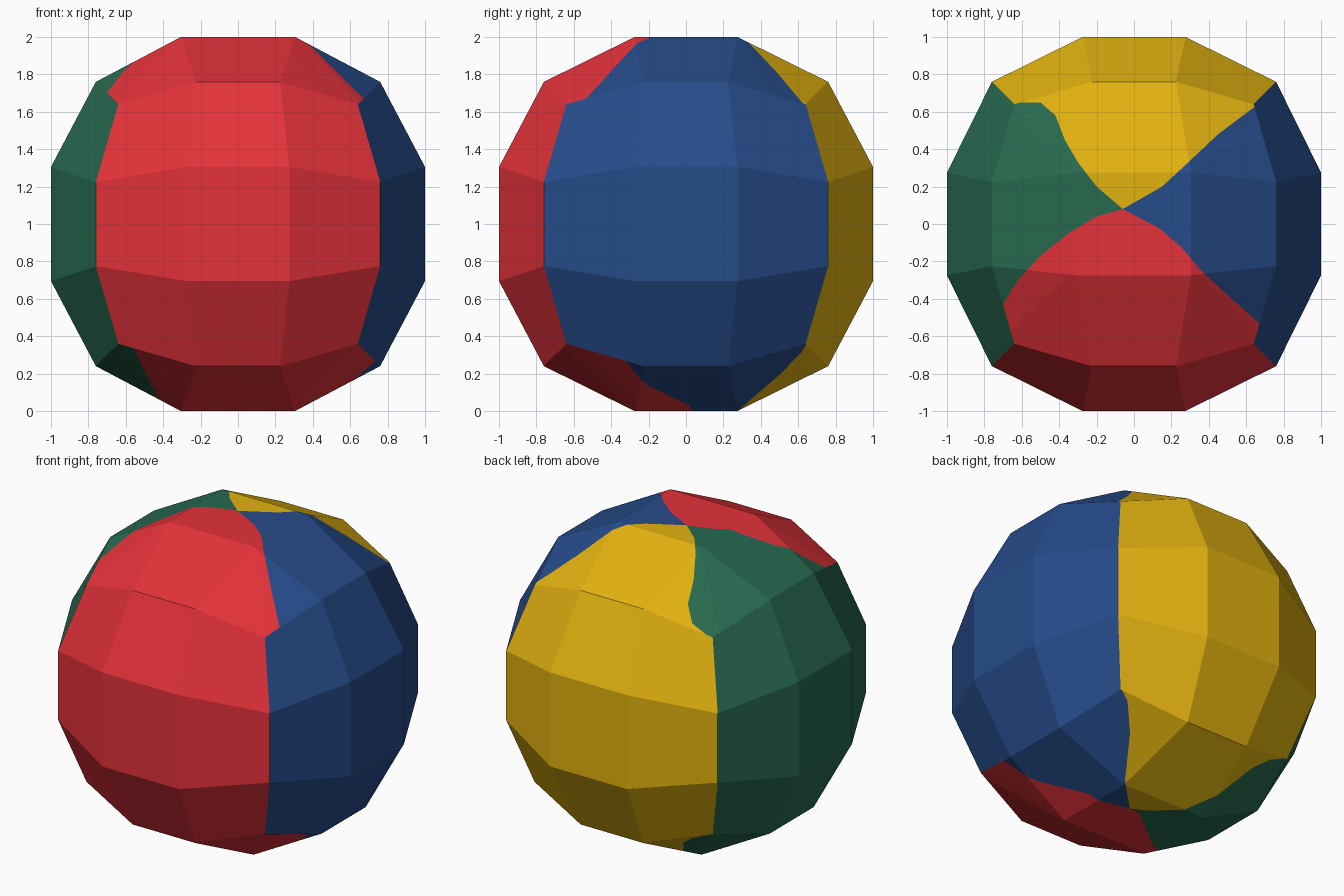
import bpy, bmesh, math
from mathutils import Vector

if "Cube" in bpy.data.objects:
    bpy.data.objects.remove(bpy.data.objects["Cube"])

# Four flat paints
PAINTS = [("red", (0.775, 0.032, 0.042)), ("blue", (0.019, 0.072, 0.254)),
          ("yellow", (0.76, 0.445, 0.005)), ("green", (0.021, 0.144, 0.08))]
RED, BLUE, YELLOW, GREEN, TOP, BOTTOM = range(6)

# Plan-view colour borders on the two caps, each running from the centre outwards
CAPS = {
    TOP: dict(
        gr=[(-.06, .08), (-.2, .04), (-.35, -.05), (-.5, -.17), (-.62, -.3), (-.72, -.46)],
        rb=[(-.06, .08), (.13, -.02), (.25, -.12), (.36, -.25), (.5, -.38), (.68, -.54)],
        yg=[(-.06, .08), (-.2, .2), (-.3, .33), (-.37, .45), (-.42, .58), (-.5, .65), (-.65, .65)],
        by=[(-.06, .08), (.15, .2), (.28, .32), (.45, .48), (.65, .63)]),
    BOTTOM: dict(
        gr=[(.1, .08), (.03, .08), (-.33, -.2), (-.43, -.27), (-.56, -.68)],
        rb=[(.1, .08), (.36, .02), (.56, -.2), (.76, -.34)],
        yg=[(.1, .08), (0, .13), (-.16, .28), (-.29, .44), (-.4, .6), (-.5, .65), (-.65, .65)],
        by=[(.1, .08), (.32, .3), (.45, .5), (.57, .62), (.65, .65)]),
}


def inside(p, poly):
    hit = False
    for (ax, ay), (bx, by) in zip(poly, poly[1:] + poly[:1]):
        if (ay > p.y) != (by > p.y) and p.x < (bx - ax) * (p.y - ay) / (by - ay) + ax:
            hit = not hit
    return hit


def lattice_point(ijk):
    """Rounded-cube position of a point on the surface of a 4x4x4 lattice."""
    ends = [n in (0, 3) for n in ijk]
    count = sum(ends)
    out = []
    for axis, n in enumerate(ijk):
        if ends[axis]:
            r = {3: 0.64, 2: 0.76, 1: 1.0}[count]
        elif count == 2:
            r = 0.225
        else:
            on_cap = ends[2]
            r = 0.305 if axis == 2 or (axis == 0 and on_cap) else 0.275
        out.append(r if n >= 2 else -r)
    return Vector(out) + Vector((0, 0, 1))


# Ball: rounded cube with 3 x 3 panels per side
bm = bmesh.new()
verts = {}


def vert(ijk):
    if ijk not in verts:
        verts[ijk] = bm.verts.new(lattice_point(ijk))
    return verts[ijk]


SIDES = {(0, 0): GREEN, (0, 3): BLUE, (1, 0): RED, (1, 3): YELLOW, (2, 0): BOTTOM, (2, 3): TOP}
for (axis, end), paint in SIDES.items():
    for a in range(3):
        for b in range(3):
            corners = []
            for u, v in ((a, b), (a + 1, b), (a + 1, b + 1), (a, b + 1)):
                ijk = [u, v]
                ijk.insert(axis, end)
                corners.append(vert(tuple(ijk)))
            bm.faces.new(corners).material_index = paint
bmesh.ops.recalc_face_normals(bm, faces=bm.faces)

# Caps: cut along the colour borders, then paint each piece by its sector
for cap, border in CAPS.items():
    for path in border.values():
        for (ax, ay), (bx, by) in zip(path, path[1:]):
            faces = [f for f in bm.faces if f.material_index == cap]
            geom = faces + list({e for f in faces for e in f.edges}) + list({v for f in faces for v in f.verts})
            bmesh.ops.bisect_plane(bm, geom=geom, dist=1e-5, plane_co=(ax, ay, 0),
                                   plane_no=Vector((ay - by, bx - ax, 0)).normalized())
    red = border["gr"] + [(-1, -1), (1, -1)] + border["rb"][::-1]
    yellow = border["yg"] + [(-1, 1), (1, 1)] + border["by"][::-1]
    for f in [f for f in bm.faces if f.material_index == cap]:
        c = f.calc_center_median()
        f.material_index = (RED if inside(c, red) else YELLOW if inside(c, yellow)
                            else GREEN if c.x < border["gr"][0][0] else BLUE)

# Merge the leftover slivers of each colour
bmesh.ops.dissolve_limit(bm, angle_limit=math.radians(1), use_dissolve_boundaries=False,
                         verts=bm.verts, edges=bm.edges, delimit={'MATERIAL'})

mesh = bpy.data.meshes.new("ball")
bm.to_mesh(mesh)
bm.free()
for name, rgb in PAINTS:
    mat = bpy.data.materials.new(name)
    mat.diffuse_color = (*rgb, 1)
    mat.use_nodes = True
    mat.node_tree.nodes["Principled BSDF"].inputs["Base Color"].default_value = mat.diffuse_color
    mesh.materials.append(mat)
bpy.context.collection.objects.link(bpy.data.objects.new("ball", mesh))
